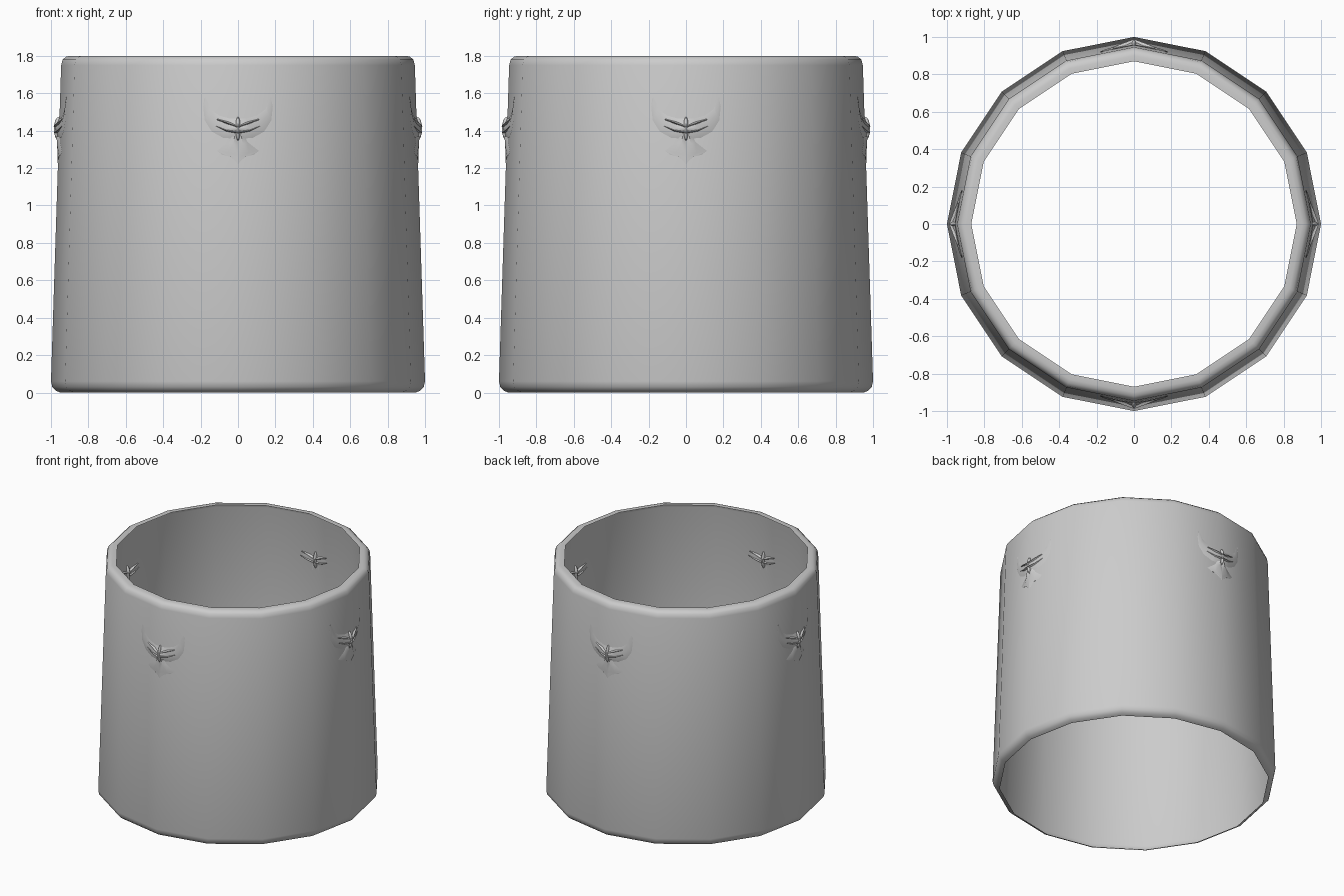
import bpy, bmesh
from math import sin, cos, tan, pi, radians

if "Cube" in bpy.data.objects:
    bpy.data.objects.remove(bpy.data.objects["Cube"], do_unlink=True)

SIDES = 16
grey = bpy.data.materials.new("light_grey")
grey.use_nodes = True
grey.diffuse_color = (0.6, 0.6, 0.6, 1)
grey.node_tree.nodes["Principled BSDF"].inputs["Base Color"].default_value = (0.6, 0.6, 0.6, 1)


def wall_radius(z):
    return 1 - 0.032 * (z - 0.05)


def finish(name, bm, angle):
    mesh = bpy.data.meshes.new(name)
    bm.to_mesh(mesh)
    bm.free()
    mesh.materials.append(grey)
    obj = bpy.data.objects.new(name, mesh)
    bpy.context.collection.objects.link(obj)
    bpy.ops.object.select_all(action='DESELECT')
    obj.select_set(True)
    bpy.context.view_layer.objects.active = obj
    bpy.ops.object.shade_smooth_by_angle(angle=radians(angle))
    return obj


# Open tapered sleeve with a rolled foot and an inward lip: radius, height
profile = [(0.95, 0), (0.975, 0.01), (0.993, 0.03), (1, 0.06),
           (wall_radius(1.75), 1.75), (0.938, 1.78), (0.92, 1.795), (0.9, 1.8), (0.87, 1.8)]
bm = bmesh.new()
rings = [[bm.verts.new((r * cos(2 * pi * i / SIDES), r * sin(2 * pi * i / SIDES), z))
          for i in range(SIDES)] for r, z in profile]
for low, high in zip(rings, rings[1:]):
    for i in range(SIDES):
        j = (i + 1) % SIDES
        bm.faces.new((low[i], low[j], high[j], high[i]))
finish("sleeve", bm, 50)


# Half-relief strips following the wall; each row: upper x, z, lower x, z, bulge
wing = [(0.175, 1.58, 0.18, 1.575, 0.002), (0.158, 1.55, 0.186, 1.53, 0.005),
        (0.148, 1.515, 0.178, 1.455, 0.008), (0.1, 1.48, 0.14, 1.395, 0.012),
        (0.045, 1.465, 0.08, 1.362, 0.018), (0, 1.465, 0, 1.355, 0.024)]
tail = [(0.036, 1.37, 0, 1.37, 0.016), (0.05, 1.34, 0, 1.32, 0.014),
        (0.112, 1.292, 0, 1.27, 0.01), (0.085, 1.272, 0, 1.25, 0.008),
        (0.035, 1.262, 0, 1.22, 0.004)]
upper_feather = [(0.11, 1.465, 0.115, 1.455, 0.012), (0.05, 1.45, 0.06, 1.432, 0.024),
                 (0, 1.43, 0, 1.41, 0.032)]
lower_feather = [(0.12, 1.43, 0.12, 1.42, 0.011), (0.06, 1.41, 0.065, 1.392, 0.022),
                 (0, 1.4, 0, 1.38, 0.03)]


def on_wall(x, z, out):
    return (x, -(wall_radius(z) - x * tan(pi / SIDES) + out), z)


def add_strip(bm, rows, inward):
    loops = []
    for ux, uz, lx, lz, bulge in rows:
        mx, mz = (ux + lx) / 2, (uz + lz) / 2
        points = [on_wall(ux, uz, 0.003), on_wall(mx, mz, bulge),
                  on_wall(lx, lz, 0.003), on_wall(mx, mz, 0.001 - inward * max(0, bulge - 0.012))]
        loops.append([bm.verts.new(p) for p in points])
    for a, b in zip(loops, loops[1:]):
        for i in range(4):
            j = (i + 1) % 4
            bm.faces.new((a[i], a[j], b[j], b[i]))
    bm.faces.new(loops[0])


for k, side in enumerate(("front", "left", "back", "right")):
    bm = bmesh.new()
    for rows, inward in ((wing, 0.8), (tail, 0.6), (upper_feather, 1.2), (lower_feather, 1.2)):
        add_strip(bm, rows, inward)
    # Slim body down the middle
    ball = bmesh.ops.create_uvsphere(bm, u_segments=12, v_segments=8, radius=1)["verts"]
    for v in ball:
        v.co = (v.co.x * 0.014, v.co.y * 0.028 - wall_radius(1.41), v.co.z * 0.065 + 1.41)
    bmesh.ops.bisect_plane(bm, geom=bm.verts[:] + bm.edges[:] + bm.faces[:],
                           plane_co=(0, 0, 0), plane_no=(-1, 0, 0), clear_outer=True)
    bmesh.ops.recalc_face_normals(bm, faces=bm.faces[:])
    bird = finish(side + "_bird_relief", bm, 35)
    mirror = bird.modifiers.new("mirror", 'MIRROR')
    mirror.merge_threshold = 0.0005
    bird.rotation_euler.z = k * pi / 2
